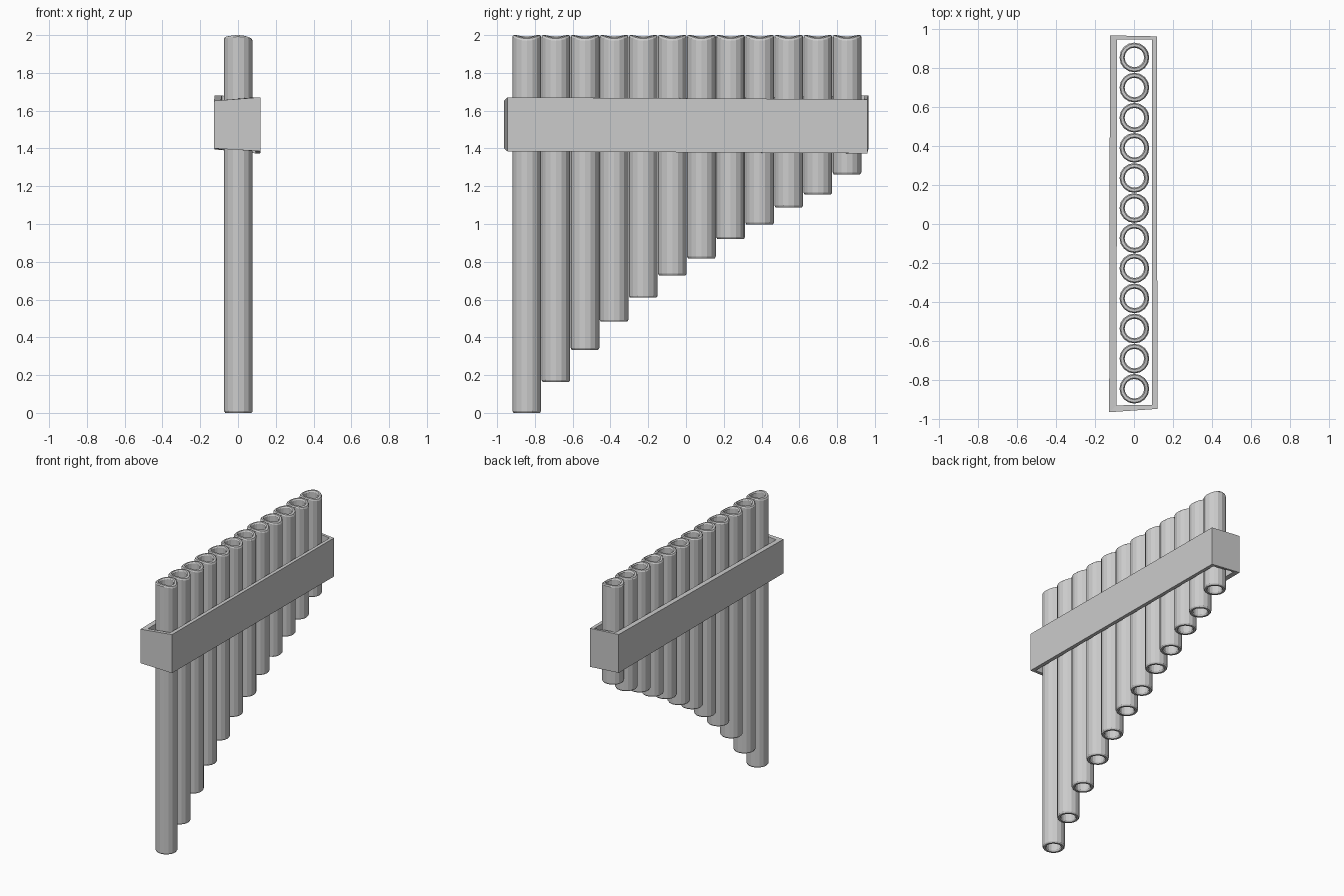
import bpy, bmesh, math

if "Cube" in bpy.data.objects:
    bpy.data.objects.remove(bpy.data.objects["Cube"])

SIDES = 16
TOP = 2.0
BOTTOMS = [0, .164, .334, .483, .61, .727, .817, .92, .997, 1.088, 1.156, 1.263]


def finish(name, bm):
    bmesh.ops.recalc_face_normals(bm, faces=bm.faces)
    mesh = bpy.data.meshes.new(name)
    bm.to_mesh(mesh)
    bm.free()
    obj = bpy.data.objects.new(name, mesh)
    bpy.context.collection.objects.link(obj)
    return obj


def skin_rings(bm, rings):
    # closed loop of rings, joined ring to ring with quads
    n = len(rings[0])
    for k, ring in enumerate(rings):
        nxt = rings[(k + 1) % len(rings)]
        for i in range(n):
            j = (i + 1) % n
            bm.faces.new((ring[i], ring[j], nxt[j], nxt[i]))


def pipe(name, y, bottom):
    # hollow tube with softened rims and a saddle-shaped mouth
    bm = bmesh.new()
    profile = [(.076, .01, 0), (.07, 0, 0), (.056, 0, 0), (.05, .01, 0),
               (.05, -.01, 1), (.056, 0, 1), (.07, 0, 1), (.076, -.008, 1)]
    rings = []
    for r, dz, at_top in profile:
        ring = []
        for i in range(SIDES):
            a = 2 * math.pi * i / SIDES
            x = r * math.cos(a)
            dip = (.022 if x > 0 else .012) * (x / .076) ** 2
            z = TOP + dz - dip if at_top else bottom + dz
            ring.append(bm.verts.new((x + .002, y + r * math.sin(a), z)))
        rings.append(ring)
    skin_rings(bm, rings)
    return finish(name, bm)


# Row of pipes, shortening towards the back
for i, b in enumerate(BOTTOMS):
    pipe(f"pipe_{i + 1}", -.843 + i * .1541, b)

# Slightly crooked open band: x, y, bottom z, top z at each outer corner
corners = [(-.127, -.963, 1.40, 1.652), (.12, -.946, 1.385, 1.671),
           (.117, .96, 1.374, 1.66), (-.123, .965, 1.395, 1.68)]
inner = [(-.09, -.928), (.092, -.925), (.092, .943), (-.086, .945)]
bm = bmesh.new()
skin_rings(bm, [
    [bm.verts.new((x, y, lo)) for x, y, lo, hi in corners],
    [bm.verts.new((x, y, hi)) for x, y, lo, hi in corners],
    [bm.verts.new((p[0], p[1], c[3])) for p, c in zip(inner, corners)],
    [bm.verts.new((p[0], p[1], c[2])) for p, c in zip(inner, corners)],
])
finish("binding_band", bm)
